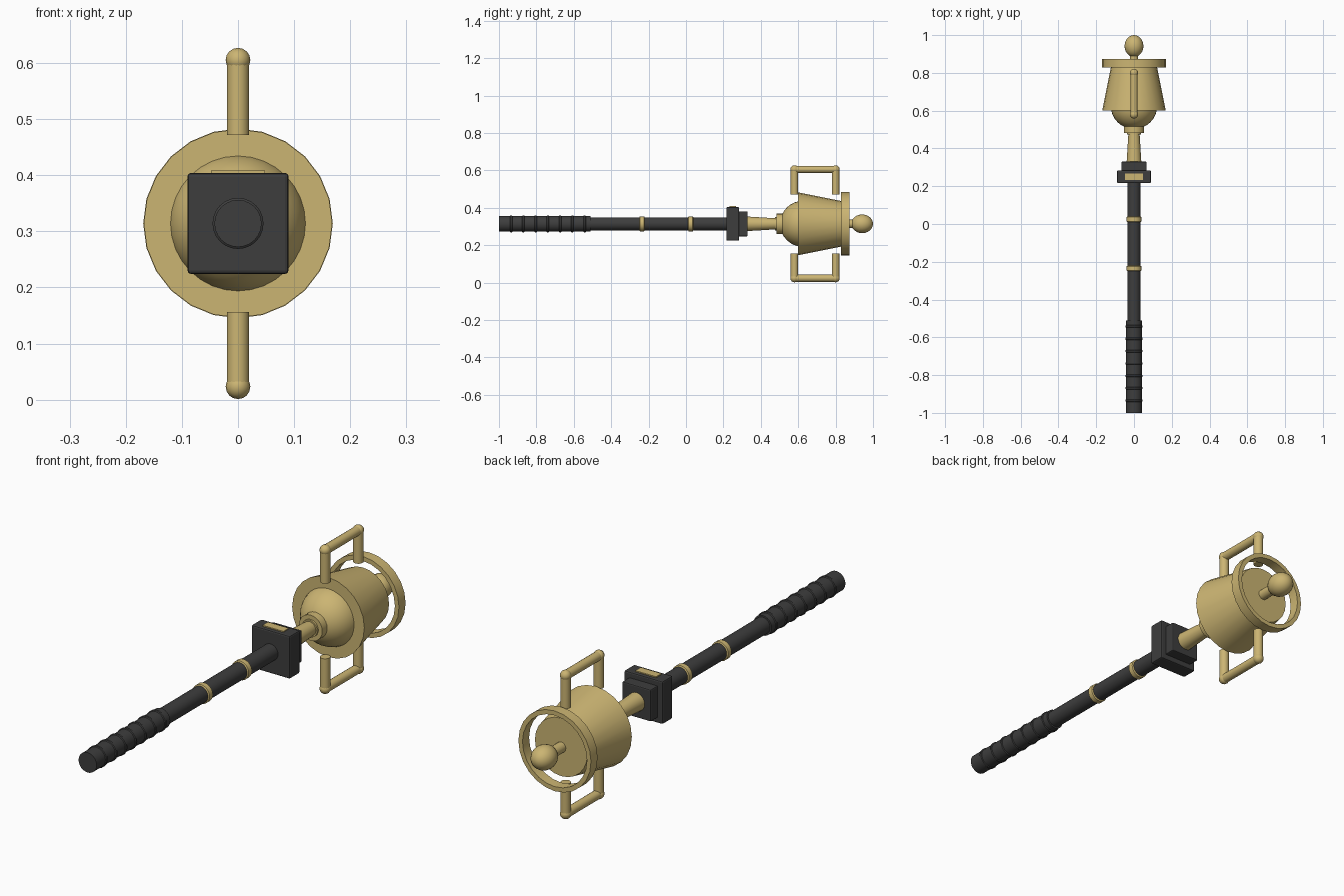
import bpy, bmesh, math

if "Cube" in bpy.data.objects:
    bpy.data.objects.remove(bpy.data.objects["Cube"])

AX = 0.314  # height of the long axis, which runs along y


def material(name, rgb):
    m = bpy.data.materials.new(name)
    m.diffuse_color = (*rgb, 1)
    m.use_nodes = True
    m.node_tree.nodes["Principled BSDF"].inputs["Base Color"].default_value = m.diffuse_color
    return m


GOLD = material("gold", (0.60, 0.46, 0.17))
DARK = material("charcoal", (0.047, 0.047, 0.047))


def finish(ob, name, mat, smooth=True):
    ob.name = name
    ob.data.materials.append(mat)
    if smooth:
        bpy.ops.object.select_all(action='DESELECT')
        ob.select_set(True)
        bpy.context.view_layer.objects.active = ob
        bpy.ops.object.shade_smooth_by_angle(angle=math.radians(35))
    return ob


def lathe(name, mat, profile, sides=24, closed=False):
    """Turn (y, radius) points around the long axis; ends are capped unless closed."""
    bm = bmesh.new()
    rings = [[bm.verts.new((r * math.cos(2 * math.pi * i / sides), y,
                            AX + r * math.sin(2 * math.pi * i / sides)))
              for i in range(sides)] for y, r in profile]
    pairs = list(zip(rings, rings[1:]))
    if closed:
        pairs.append((rings[-1], rings[0]))
    else:
        bm.faces.new(rings[0])
        bm.faces.new(rings[-1])
    for a, b in pairs:
        for i in range(sides):
            j = (i + 1) % sides
            bm.faces.new((a[i], a[j], b[j], b[i]))
    bmesh.ops.recalc_face_normals(bm, faces=bm.faces)
    me = bpy.data.meshes.new(name)
    bm.to_mesh(me)
    bm.free()
    ob = bpy.data.objects.new(name, me)
    bpy.context.collection.objects.link(ob)
    return finish(ob, name, mat)


def ball(name, mat, loc, scale, seg=24):
    bpy.ops.mesh.primitive_uv_sphere_add(segments=seg, ring_count=seg // 2, radius=1,
                                         location=loc, rotation=(math.pi / 2, 0, 0))
    ob = bpy.context.object
    ob.scale = (scale[0], scale[2], scale[1])
    return finish(ob, name, mat)


def box(name, mat, loc, size, bevel=0.0):
    bpy.ops.mesh.primitive_cube_add(size=1, location=loc)
    ob = bpy.context.object
    ob.scale = size
    bpy.ops.object.transform_apply(location=False, rotation=False, scale=True)
    if bevel:
        b = ob.modifiers.new("bevel", 'BEVEL')
        b.width, b.segments = bevel, 2
    return finish(ob, name, mat, False)


def rod(name, mat, loc, radius, length, along_y=False):
    bpy.ops.mesh.primitive_cylinder_add(vertices=16, radius=radius, depth=length, location=loc,
                                        rotation=(math.pi / 2 if along_y else 0, 0, 0))
    return finish(bpy.context.object, name, mat)


# shaft and ridged grip
lathe("shaft", DARK, [(-0.52, 0.035), (0.23, 0.035)])
lathe("grip", DARK, [(-1.0, 0.042), (-0.51, 0.042)])
for k in range(7):
    y = -0.935 + 0.0655 * k
    lathe("grip_ridge", DARK, [(y - 0.008, 0.040), (y - 0.004, 0.0455),
                               (y + 0.004, 0.0455), (y + 0.008, 0.040)])

# gold bands on the shaft
for y in (-0.235, 0.025):
    lathe("shaft_band", GOLD, [(y - 0.015, 0.034), (y - 0.011, 0.040),
                               (y + 0.011, 0.040), (y + 0.015, 0.034)])

# stepped square guard with an inlay on top
box("guard_block", DARK, (0, 0.25, AX), (0.18, 0.068, 0.18), 0.006)
box("guard_step", DARK, (0, 0.305, AX), (0.134, 0.05, 0.134), 0.005)
box("guard_inlay", GOLD, (0, 0.25, AX + 0.09), (0.097, 0.036, 0.009))

# neck, collar, bowl and cup
lathe("neck", GOLD, [(0.325, 0.039), (0.49, 0.029)])
lathe("collar", GOLD, [(0.475, 0.036), (0.483, 0.036), (0.483, 0.054), (0.52, 0.054)])
ball("bowl", GOLD, (0, 0.625, AX), (0.123, 0.122, 0.123), 32)
lathe("cup", GOLD, [(0.60, 0.168), (0.83, 0.122)])

# open rim ring, finial stem and finial
lathe("rim_ring", GOLD, [(0.829, 0.169), (0.873, 0.169), (0.873, 0.150), (0.829, 0.150)],
      closed=True)
lathe("finial_stem", GOLD, [(0.82, 0.022), (0.90, 0.022)], 16)
ball("finial", GOLD, (0, 0.942, AX), (0.05, 0.058, 0.05))

# two mirrored handles with rounded corners
for s in (1, -1):
    z_out = AX + s * 0.291
    for y in (0.58, 0.80):
        rod("handle_post", GOLD, (0, y, AX + s * 0.2245), 0.02, 0.133)
        ball("handle_corner", GOLD, (0, y, z_out), (0.022, 0.022, 0.022), 16)
    rod("handle_bar", GOLD, (0, 0.69, z_out), 0.019, 0.22, True)
